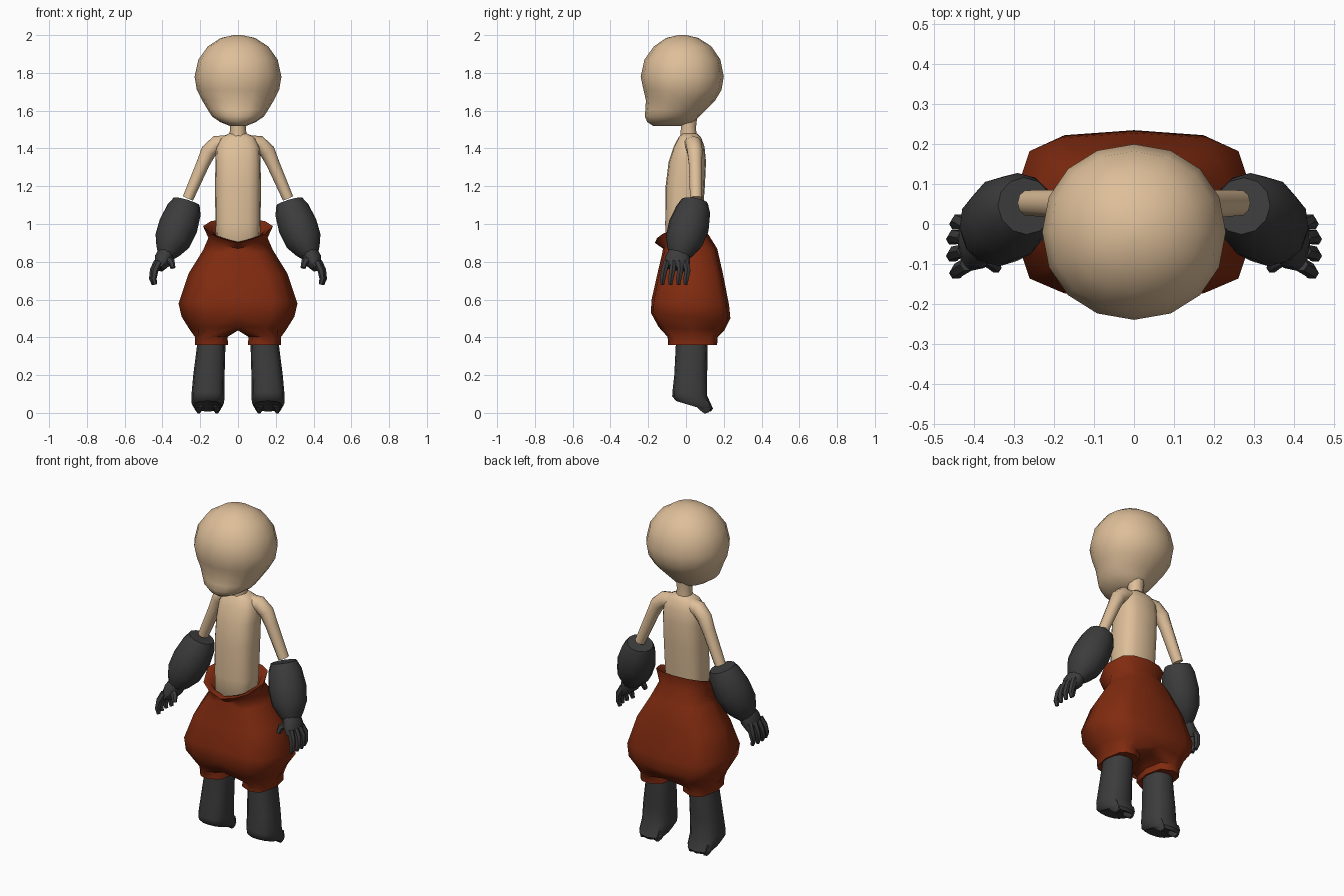
import bpy, bmesh, math
from mathutils import Vector

if "Cube" in bpy.data.objects:
    bpy.data.objects.remove(bpy.data.objects["Cube"])


def material(name, rgb):
    m = bpy.data.materials.new(name)
    m.diffuse_color = (*rgb, 1)
    m.use_nodes = True
    m.node_tree.nodes["Principled BSDF"].inputs["Base Color"].default_value = m.diffuse_color
    return m


SKIN = material("skin", (0.73, 0.52, 0.32))
RUST = material("rust_cloth", (0.22, 0.024, 0.005))
DARK = material("dark_leather", (0.045, 0.045, 0.046))


def spow(v, e):
    return math.copysign(abs(v) ** (2 / e), v)


def ring(cx, cy, z, rx, ry, n=16, e=2.0, tilt=0.0):
    """Horizontal superellipse ring, tilted along y."""
    pts = []
    for i in range(n):
        a = 2 * math.pi * i / n
        y = ry * spow(math.sin(a), e)
        pts.append((cx + rx * spow(math.cos(a), e), cy + y, z + tilt * y))
    return pts


def finish(name, bm, mat, mirror=False, angle=50):
    bmesh.ops.remove_doubles(bm, verts=bm.verts, dist=0.0005)
    bmesh.ops.recalc_face_normals(bm, faces=bm.faces)
    me = bpy.data.meshes.new(name)
    bm.to_mesh(me)
    bm.free()
    me.materials.append(mat)
    ob = bpy.data.objects.new(name, me)
    bpy.context.collection.objects.link(ob)
    if mirror:
        mod = ob.modifiers.new("mirror", 'MIRROR')
        mod.use_clip = True
    bpy.ops.object.select_all(action='DESELECT')
    ob.select_set(True)
    bpy.context.view_layer.objects.active = ob
    bpy.ops.object.shade_smooth_by_angle(angle=math.radians(angle))
    return ob


def skin_rings(bm, rings, closed=True):
    rows = [[bm.verts.new(p) for p in r] for r in rings]
    for a, b in zip(rows, rows[1:]):
        n = len(a)
        for i in range(n if closed else n - 1):
            j = (i + 1) % n
            bm.faces.new((a[i], a[j], b[j], b[i]))
    return rows


def loft(name, rings, mat, mirror=False, angle=50):
    bm = bmesh.new()
    rows = skin_rings(bm, rings)
    bm.faces.new(rows[0])
    bm.faces.new(rows[-1])
    return finish(name, bm, mat, mirror, angle)


def tube(name, path, mat, n=10):
    """Mirrored tube along (x, y, z, radius, depth radius) stations."""
    c = [Vector(p[:3]) for p in path]
    rings = []
    for i, p in enumerate(path):
        t = (c[min(i + 1, len(c) - 1)] - c[max(i - 1, 0)]).normalized()
        u = Vector((0, 1, 0)).cross(t).normalized()
        v = t.cross(u)
        rings.append([c[i] + u * p[3] * math.cos(2 * math.pi * k / n)
                      + v * p[4] * math.sin(2 * math.pi * k / n) for k in range(n)])
    return loft(name, rings, mat, True)


# Head: (z, half width, front y, back y), round skull with a jutting jaw
head = [(2.0, .02, -.04, 0), (1.985, .09, -.105, .065), (1.94, .16, -.17, .135),
        (1.87, .21, -.22, .182), (1.78, .23, -.24, .20), (1.71, .218, -.225, .188),
        (1.655, .19, -.212, .155), (1.605, .16, -.215, .105), (1.57, .138, -.218, .07),
        (1.54, .095, -.205, .045), (1.52, .045, -.175, -.02)]
loft("head", [ring(0, (f + b) / 2, z, w, (b - f) / 2, 16, 2.1) for z, w, f, b in head], SKIN)

# Neck
loft("neck", [ring(0, .013, 1.58, .05, .05, 10), ring(0, .013, 1.51, .042, .042, 10),
              ring(0, .013, 1.46, .046, .046, 10)], SKIN)

# Torso
torso = [(1.478, .05, -.02, .06), (1.458, .09, -.04, .08), (1.41, .115, -.065, .098),
         (1.33, .12, -.092, .106), (1.2, .121, -.108, .10), (1.0, .12, -.11, .085),
         (.9, .115, -.108, .075), (.85, .08, -.08, .05)]
loft("torso", [ring(0, (f + b) / 2, z, w, (b - f) / 2, 16, 2.7) for z, w, f, b in torso], SKIN)

# Arms
tube("arms", [(.03, .025, 1.428, .045, .045), (.115, .04, 1.422, .045, .045),
              (.155, .047, 1.385, .042, .042), (.185, .05, 1.32, .035, .037),
              (.265, .053, 1.135, .029, .033)], SKIN)

# Gauntlets
tube("gauntlets", [(.272, .045, 1.118, .072, .072), (.285, .038, 1.075, .092, .092),
                   (.316, .015, .99, .104, .108), (.348, -.01, .91, .096, .1),
                   (.370, -.027, .86, .068, .075), (.383, -.035, .83, .045, .055)], DARK, 12)

# Hands
tube("palms", [(.378, -.034, .85, .045, .058), (.395, -.045, .81, .05, .07),
               (.418, -.055, .765, .026, .066)], DARK, 10)
for k, y in enumerate((-.115, -.072, -.03, .008)):
    dx = (0, .008, .008, 0)[k]
    tube("finger_%d" % (k + 1), [(.418 + dx, y * .8 - .01, .80, .02, .018),
                                 (.440 + dx, y, .755, .019, .018),
                                 (.447 + dx, y - .008, .71, .016, .016),
                                 (.438 + dx, y - .01, .68, .011, .011)], DARK, 6)
tube("thumbs", [(.385, -.075, .82, .022, .022), (.352, -.098, .80, .019, .019),
                (.345, -.11, .768, .014, .014)], DARK, 6)

# Puffy trousers: half rings from front to back (front z, back z, width, front y, back y, squareness)
ARC = [math.radians(a) for a in (-90, -65, -42, 0, 42, 65, 90)]


def half_ring(zf, zb, w, yf, yb, e):
    pts = []
    for a in ARC:
        s = spow(math.sin(a), e)
        x = 0 if abs(math.cos(a)) < 1e-6 else w * spow(math.cos(a), e)
        pts.append((x, (yf + yb) / 2 + (yb - yf) / 2 * s,
                    zf + (zb - zf) * ((s + 1) / 2) ** .5))
    return pts


upper = [half_ring(*r) for r in (
    (.83, .90, .11, -.09, .07, 2.3), (.905, .995, .145, -.13, .098, 2.3),
    (.90, 1.025, .185, -.165, .12, 2.3), (.87, .95, .157, -.122, .115, 2.3),
    (.84, .87, .185, -.127, .165, 2.5), (.73, .74, .262, -.153, .195, 3),
    (.60, .57, .315, -.182, .228, 3.2), (.53, .50, .298, -.186, .235, 3.2),
    (.455, .44, .258, -.145, .205, 3))]
bm = bmesh.new()
rows = skin_rings(bm, upper, False)
crotch = [bm.verts.new((0, y, .437)) for y in (.12, .03, -.06)]
last = rows[-1] + crotch
LEG = ARC + [math.radians(a) for a in (135, 180, 225)]
for z, cx, rx, ry in ((.402, .142, .086, .132), (.36, .14, .088, .13), (.365, .14, .07, .09)):
    new = [bm.verts.new((cx + rx * spow(math.cos(a), 2.6), .035 + ry * spow(math.sin(a), 2.6), z))
           for a in LEG]
    for i in range(10):
        j = (i + 1) % 10
        bm.faces.new((last[i], last[j], new[j], new[i]))
    last = new
bm.faces.new(last)
bm.faces.new(rows[0] + [bm.verts.new((0, -.01, .86))])
finish("trousers", bm, RUST, True, 60)

# Boots with slanted, notched soles
loft("boots", [ring(.14, .03, .40, .072, .082, 12, 2.5), ring(.143, .03, .34, .076, .085, 12, 2.5),
               ring(.154, .025, .2, .083, .087, 12, 2.7), ring(.159, .02, .10, .087, .092, 12, 2.8, -.1),
               ring(.160, .035, .055, .087, .108, 12, 2.8, -.3),
               ring(.160, .04, .035, .074, .092, 12, 2.6, -.3),
               ring(.160, .035, .055, .02, .04, 12, 2, -.2)], DARK, True, 45)
# Heel tips that reach the ground
for x in (.112, .208):
    tube("heel_tip", [(x, .085, .05, .03, .04), (x, .105, .02, .022, .03), (x, .112, 0, .008, .015)], DARK, 6)
